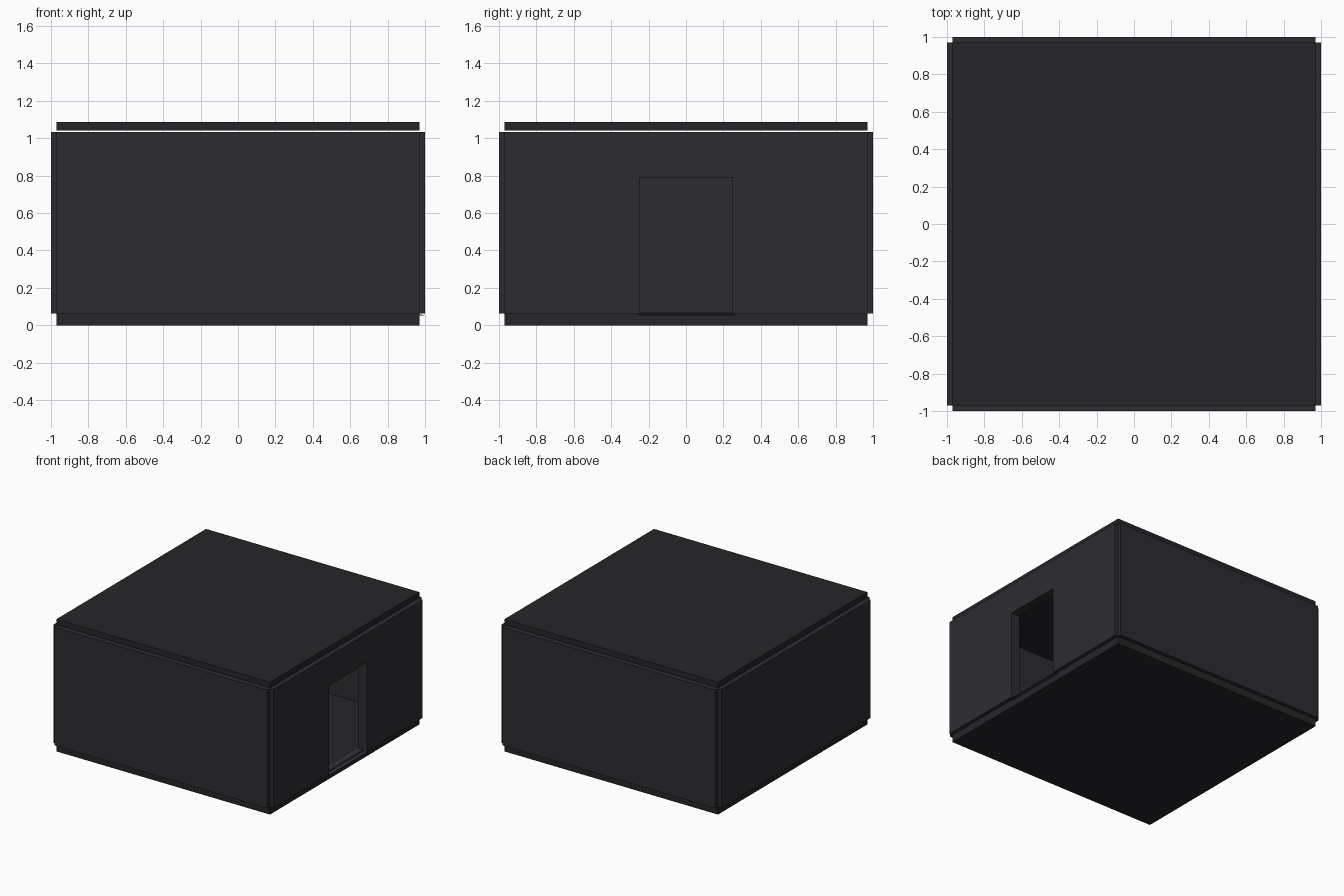
import bpy, bmesh

if "Cube" in bpy.data.objects:
    bpy.data.objects.remove(bpy.data.objects["Cube"])

def material(name, rgb):
    m = bpy.data.materials.new(name)
    m.diffuse_color = (*rgb, 1)
    m.use_nodes = True
    m.node_tree.nodes["Principled BSDF"].inputs["Base Color"].default_value = m.diffuse_color
    return m

WALL = material("wall_grey", (0.026, 0.026, 0.031))
SLAB = material("slab_grey", (0.019, 0.019, 0.023))
SILL = material("sill_grey", (0.035, 0.035, 0.042))

def prism(name, profile, offset, mat):
    """Extrude a closed 3D profile by an offset vector."""
    bm = bmesh.new()
    face = bm.faces.new([bm.verts.new(p) for p in profile])
    new = bmesh.ops.extrude_face_region(bm, geom=[face])["geom"]
    bmesh.ops.translate(bm, vec=offset,
                        verts=[v for v in new if isinstance(v, bmesh.types.BMVert)])
    bmesh.ops.recalc_face_normals(bm, faces=bm.faces)
    mesh = bpy.data.meshes.new(name)
    bm.to_mesh(mesh)
    bm.free()
    mesh.materials.append(mat)
    ob = bpy.data.objects.new(name, mesh)
    bpy.context.collection.objects.link(ob)
    return ob

HALF, OUT, THICK = 0.97, 1.0, 0.08
BOTTOM, TOP = 0.062, 1.033
DOOR, DOOR_TOP = 0.245, 0.79

# Floor and floating roof slabs
for name, z0, z1 in (("floor", 0, 0.063), ("roof", 1.042, 1.087)):
    square = [(-HALF, -HALF, z0), (HALF, -HALF, z0), (HALF, HALF, z0), (-HALF, HALF, z0)]
    prism(name, square, (0, 0, z1 - z0), SLAB)

# Front and back walls
for name, s in (("front_wall", -1), ("back_wall", 1)):
    rect = [(-HALF, s * OUT, BOTTOM), (HALF, s * OUT, BOTTOM),
            (HALF, s * OUT, TOP), (-HALF, s * OUT, TOP)]
    prism(name, rect, (0, -s * THICK, 0), WALL)

# Plain left wall
prism("left_wall", [(-OUT, -HALF, BOTTOM), (-OUT, HALF, BOTTOM),
                    (-OUT, HALF, TOP), (-OUT, -HALF, TOP)], (THICK, 0, 0), WALL)

# Right wall with doorway
arch = [(-HALF, BOTTOM), (-DOOR, BOTTOM), (-DOOR, DOOR_TOP), (DOOR, DOOR_TOP),
        (DOOR, BOTTOM), (HALF, BOTTOM), (HALF, TOP), (-HALF, TOP)]
prism("door_wall", [(OUT, y, z) for y, z in arch], (-THICK, 0, 0), WALL)

# Sloped threshold under the doorway
wedge = [(0.92, 0.052), (0.998, 0.052), (0.998, 0.054), (0.92, 0.067)]
prism("door_sill", [(x, -0.26, z) for x, z in wedge], (0, 0.52, 0), SILL)
